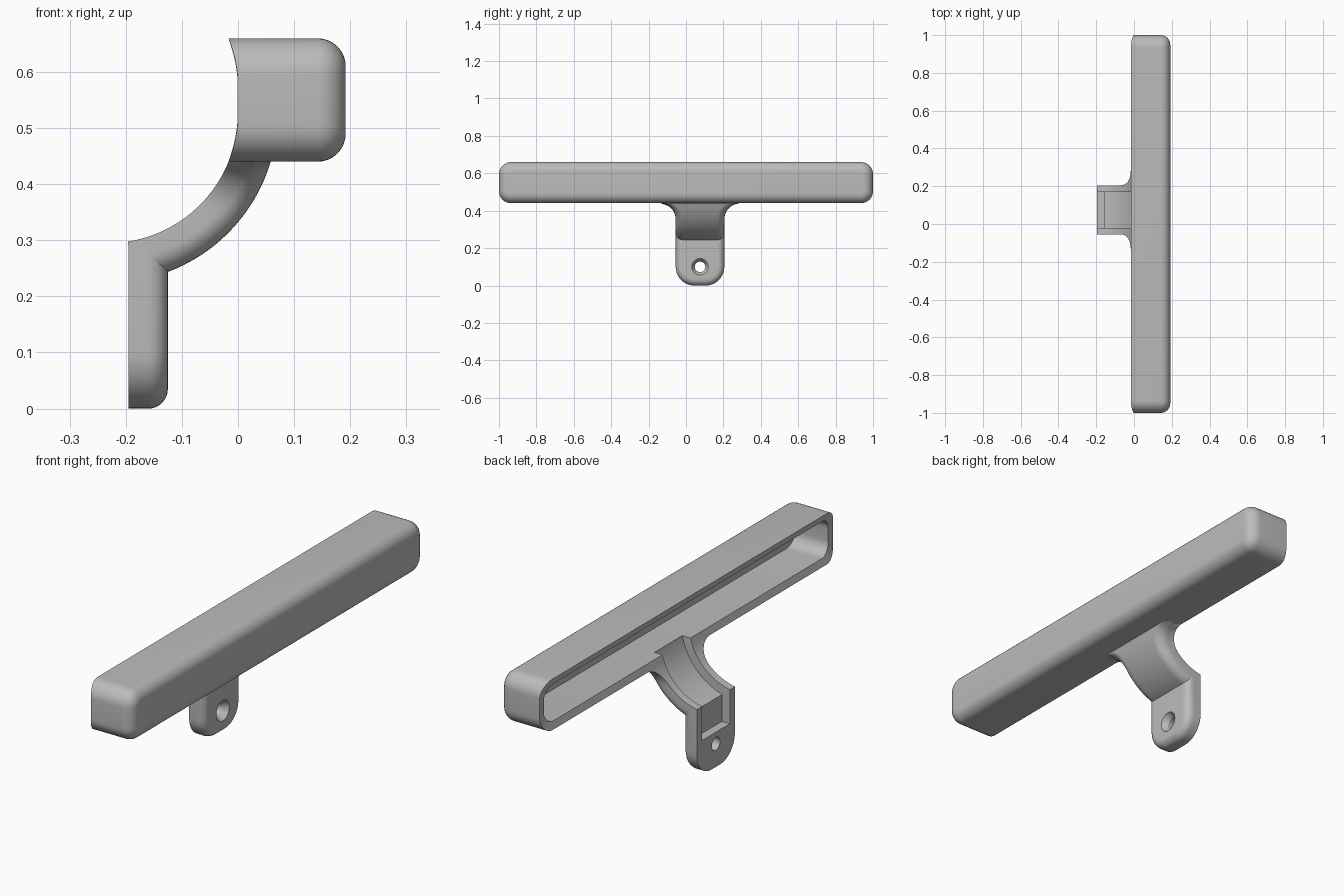
import bpy, bmesh, math
from math import sin, cos, pi, sqrt, radians

cube = bpy.data.objects.get("Cube")
if cube:
    bpy.data.objects.remove(cube, do_unlink=True)

grey = bpy.data.materials.new("satin_grey")
grey.use_nodes = True
colour = (0.5, 0.5, 0.5, 1)
grey.diffuse_color = colour
grey.node_tree.nodes["Principled BSDF"].inputs["Base Color"].default_value = colour

# Shared curve: the arm sweeps around this axis, parallel to y
AX, AZ, R_IN, R_OUT = -0.232, 0.527, 0.232, 0.303
BAR_Z, ARM_Y = 0.55, 0.075


def loft(name, rings):
    """Skin a list of equal closed rings and cap both ends."""
    bm = bmesh.new()
    rows = [[bm.verts.new(p) for p in ring] for ring in rings]
    for a, b in zip(rows, rows[1:]):
        for i in range(len(a)):
            j = (i + 1) % len(a)
            bm.faces.new((a[i], a[j], b[j], b[i]))
    bm.faces.new(rows[0])
    bm.faces.new(rows[-1])
    bmesh.ops.recalc_face_normals(bm, faces=bm.faces)
    mesh = bpy.data.meshes.new(name)
    bm.to_mesh(mesh)
    bm.free()
    ob = bpy.data.objects.new(name, mesh)
    bpy.context.collection.objects.link(ob)
    mesh.materials.append(grey)
    return ob


def rounded_rect(cy, cz, hy, hz, r_low, r_high, steps=10):
    """Rounded rectangle in the y-z plane."""
    pts = []
    for sy, sz, start in ((1, 1, 0), (-1, 1, 90), (-1, -1, 180), (1, -1, 270)):
        r = r_high if sz > 0 else r_low
        for k in range(steps + 1):
            a = radians(start + 90 * k / steps)
            pts.append((cy + sy * (hy - r) + r * cos(a), cz + sz * (hz - r) + r * sin(a)))
    return pts


def fillet_rings(x_end, fillet, cy, cz, hy, hz, r_low, r_high, steps=8):
    """Rings from the flat +x face around the fillet to the full outline."""
    rings = []
    for k in range(steps + 1):
        a = pi / 2 * k / steps
        inset = fillet * (1 - sin(a))
        x = x_end - fillet * (1 - cos(a))
        outline = rounded_rect(cy, cz, hy - inset, hz - inset,
                               max(r_low - inset, 0.008), max(r_high - inset, 0.008))
        rings.append([(x, y, z) for y, z in outline])
    return rings


def back_x(z):
    """Concave back of the bar, flat in the middle."""
    d = max(abs(z - BAR_Z) - (BAR_Z - AZ), 0)
    return AX + sqrt(R_IN ** 2 - d * d)


def cut(ob, tool, operation="DIFFERENCE"):
    mod = ob.modifiers.new(operation.lower(), "BOOLEAN")
    mod.operation, mod.solver, mod.object = operation, "EXACT", tool
    bpy.context.view_layer.objects.active = ob
    bpy.ops.object.modifier_apply(modifier=mod.name)


# Hollow bar: rounded front, concave rim, deep slot in the back
rings = fillet_rings(0.192, 0.05, 0, BAR_Z, 1.0, 0.11, 0.065, 0.065)
rim = rounded_rect(0, BAR_Z, 1.0, 0.11, 0.065, 0.065)
slot = rounded_rect(0, BAR_Z, 0.97, 0.08, 0.055, 0.055)
rings.append([(back_x(z), y, z) for y, z in rim])
rings.append([(back_x(z), y, z) for y, z in slot])
rings.append([(0.16, y, z) for y, z in slot])
bar = loft("bar", rings)


# Curved arm: rounded outer edges, flaring out where it meets the bar
def arm_ring(angle, fillet=0.04, flare=0.085):
    section = [(R_IN, -1, 0), (R_IN, 1, 0)]
    arc = [pi / 2 * k / 8 for k in range(9)]
    section += [(R_OUT - fillet * (1 - sin(a)), 1, fillet * (1 - cos(a))) for a in arc]
    section += [(R_OUT - fillet * (1 - sin(a)), -1, fillet * (1 - cos(a))) for a in reversed(arc)]
    ring = []
    for r, side, inset in section:
        x, z = AX + r * cos(angle), AZ + r * sin(angle)
        rise = min(max(z - 0.44 + flare, 0), flare)
        half = 0.13 + flare - sqrt(flare ** 2 - rise ** 2)
        ring.append((x, ARM_Y + side * (half - inset), z))
    return ring


bracket = loft("bracket", [arm_ring(radians(-81.2 + 64.5 * k / 40)) for k in range(41)])

# Mounting tab with rounded lower corners
tab_dims = (ARM_Y, 0.1475, 0.13, 0.1475, 0.1, 0.01)
rings = fillet_rings(-0.125, 0.035, *tab_dims)
rings.append([(-0.195, y, z) for y, z in rounded_rect(*tab_dims)])
tab = loft("tab", rings)
cut(bracket, tab, "UNION")

# Channel along the inside of the arm, ending in a square pocket
profile = [(AX + 0.27 * cos(a), AZ + 0.27 * sin(a))
           for a in (radians(-10 - 64.3 * k / 24) for k in range(25))]
profile += [(-0.157, 0.15), (-0.3, 0.15), (-0.3, 0.48)]
channel = loft("channel_cutter", [[(x, ARM_Y + s * 0.095, z) for x, z in profile] for s in (-1, 1)])

# Countersunk screw hole
hole = loft("hole_cutter", [[(x, ARM_Y + r * cos(2 * pi * k / 32), 0.1 + r * sin(2 * pi * k / 32))
                             for k in range(32)]
                            for x, r in ((-0.25, 0.028), (-0.15, 0.028), (-0.124, 0.045), (-0.1, 0.045))])

cut(bracket, channel)
cut(bracket, hole)
cut(bar, channel)
for helper in (tab, channel, hole):
    bpy.data.objects.remove(helper, do_unlink=True)

# Smooth shading with sharp edges kept
for ob in (bar, bracket):
    bpy.ops.object.select_all(action="DESELECT")
    ob.select_set(True)
    bpy.context.view_layer.objects.active = ob
    bpy.ops.object.shade_smooth_by_angle(angle=radians(30))
